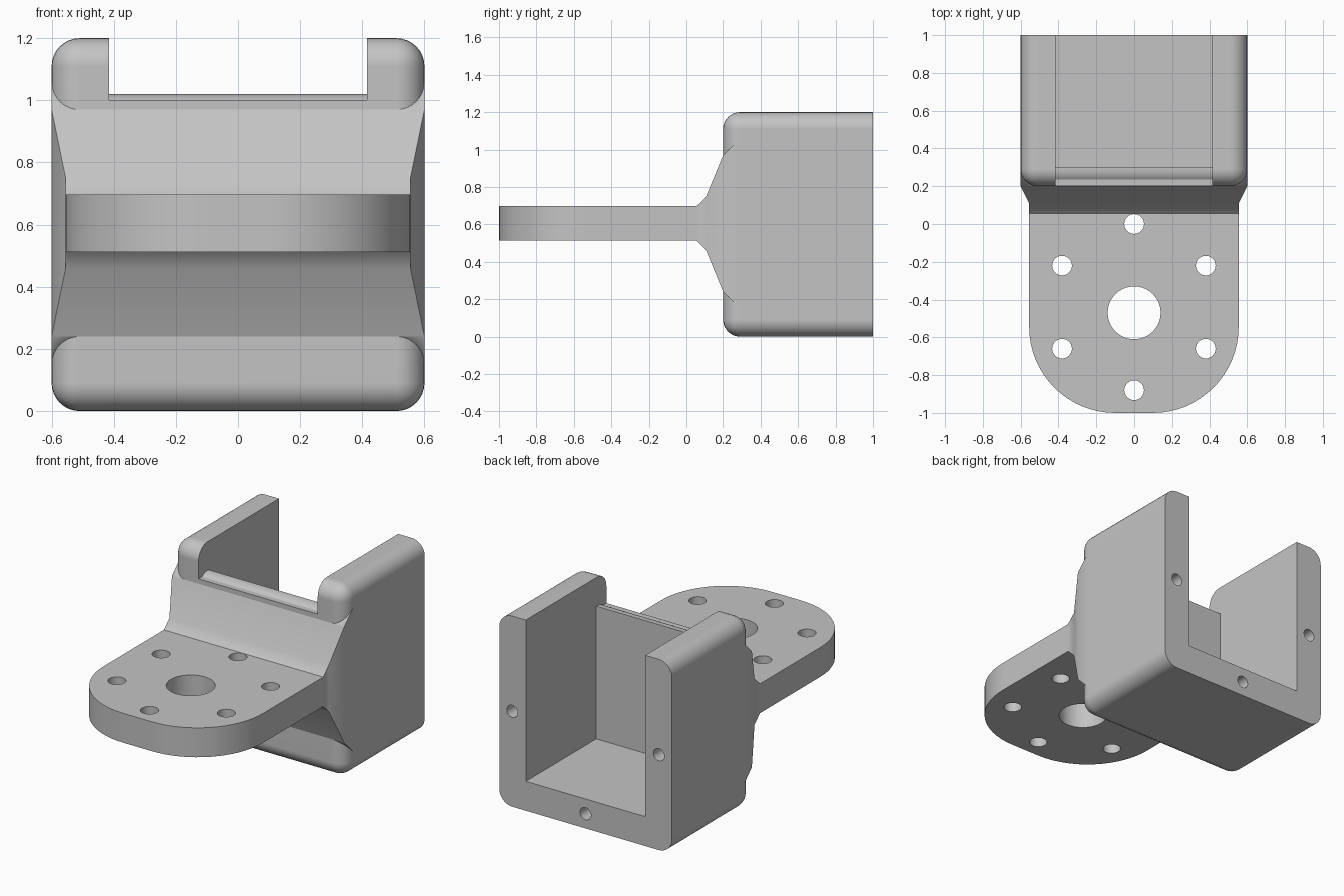
import bpy, bmesh
from math import sin, cos, pi, radians
from mathutils import Matrix

if "Cube" in bpy.data.objects:
    bpy.data.objects.remove(bpy.data.objects["Cube"], do_unlink=True)

GREY = (0.55, 0.55, 0.55, 1)
mat = bpy.data.materials.new("light grey")
mat.use_nodes = True
mat.diffuse_color = GREY
mat.node_tree.nodes["Principled BSDF"].inputs["Base Color"].default_value = GREY

MID = 0.605      # height of the flange centre
HALF = 0.0925    # half thickness of flange
R = 0.09         # edge rounding of the housing


def finish(bm, name):
    bmesh.ops.recalc_face_normals(bm, faces=bm.faces[:])
    me = bpy.data.meshes.new(name)
    bm.to_mesh(me)
    bm.free()
    me.materials.append(mat)
    ob = bpy.data.objects.new(name, me)
    bpy.context.collection.objects.link(ob)
    return ob


def loft(name, rings):
    """Closed solid skinned through equal-length rings of points."""
    bm = bmesh.new()
    loops = [[bm.verts.new(p) for p in ring] for ring in rings]
    for a, b in zip(loops, loops[1:]):
        for i in range(len(a)):
            j = (i + 1) % len(a)
            bm.faces.new((a[i], a[j], b[j], b[i]))
    bm.faces.new(loops[0])
    bm.faces.new(loops[-1])
    return finish(bm, name)


def arc(cx, cy, r, start, end, n):
    return [(cx + r * cos(radians(start + (end - start) * i / n)),
             cy + r * sin(radians(start + (end - start) * i / n))) for i in range(n + 1)]


def cylinder(name, centre, r, depth, along_y=False):
    bm = bmesh.new()
    m = Matrix.Translation(centre)
    if along_y:
        m = m @ Matrix.Rotation(pi / 2, 4, 'X')
    bmesh.ops.create_cone(bm, cap_ends=True, segments=40, radius1=r, radius2=r,
                          depth=depth, matrix=m)
    return finish(bm, name)


def boolean(target, tool, operation):
    tool.hide_render = True
    mod = target.modifiers.new(operation, 'BOOLEAN')
    mod.operation, mod.solver, mod.object = operation, 'EXACT', tool
    bpy.context.view_layer.objects.active = target
    bpy.ops.object.modifier_apply(modifier=mod.name)
    bpy.data.objects.remove(tool, do_unlink=True)


# Housing block, rounded everywhere except around its flat back
bm = bmesh.new()
bmesh.ops.create_cube(bm, size=1, matrix=Matrix.Translation((0, 0.6, 0.6))
                      @ Matrix.Diagonal((1.2, 0.8, 1.2, 1)))
edges = [e for e in bm.edges if any(v.co.y < 0.5 for v in e.verts)]
bmesh.ops.bevel(bm, geom=edges, offset=R, segments=8, profile=0.5, affect='EDGES')
bracket = finish(bm, "mounting_bracket")

# Neck flaring from the flange to the housing: y, half width, half height
sections = [(0.055, 0.555, HALF), (0.11, 0.555, 0.145), (0.2, 0.6, 0.365), (0.295, 0.6, 0.46)]
neck = loft("neck", [[(sx * w, y, MID + sz * h)
                      for sx, sz in ((-1, -1), (1, -1), (1, 1), (-1, 1))]
                     for y, w, h in sections])
boolean(bracket, neck, 'UNION')

# Flange plate with a rounded front
outline = ([(0.555, 0.25), (-0.555, 0.25)]
           + arc(-0.1, -0.545, 0.455, 180, 270, 16) + arc(0.1, -0.545, 0.455, 270, 360, 16))
flange = loft("flange", [[(x, y, z) for x, y in outline] for z in (MID - HALF, MID + HALF)])
boolean(bracket, flange, 'UNION')

# Cavity, open at the top and back, leaving a front wall with a rounded lip
lip = arc(0.29, 0.93, R, 90, 128, 6)
profile = ([(1.1, 0.185), (0.3, 0.185), (0.3, 1.02)] + lip
           + [(0.1, lip[-1][1]), (0.1, 1.4), (1.1, 1.4)])
cavity = loft("cavity_cutter", [[(x, y, z) for y, z in profile] for x in (-0.415, 0.415)])
boolean(bracket, cavity, 'DIFFERENCE')

# Flange holes: a large bore and a ring of six
boolean(bracket, cylinder("bore_cutter", (0, -0.47, MID), 0.14, 0.5), 'DIFFERENCE')
for i in range(6):
    a = pi / 2 + i * pi / 3
    pos = (0.44 * cos(a), -0.44 + 0.44 * sin(a), MID)
    boolean(bracket, cylinder("bolt_cutter", pos, 0.052, 0.5), 'DIFFERENCE')

# Screw holes in the back rim
for x, z in ((-0.51, 0.6), (0.51, 0.6), (0, 0.0925)):
    boolean(bracket, cylinder("screw_cutter", (x, 1, z), 0.038, 0.6, True), 'DIFFERENCE')

# Smooth curved areas, keep real edges crisp
bpy.ops.object.select_all(action='DESELECT')
bracket.select_set(True)
bpy.context.view_layer.objects.active = bracket
bpy.ops.object.shade_smooth_by_angle(angle=radians(30))
weighted = bracket.modifiers.new("flat_face_normals", 'WEIGHTED_NORMAL')
weighted.keep_sharp = True
